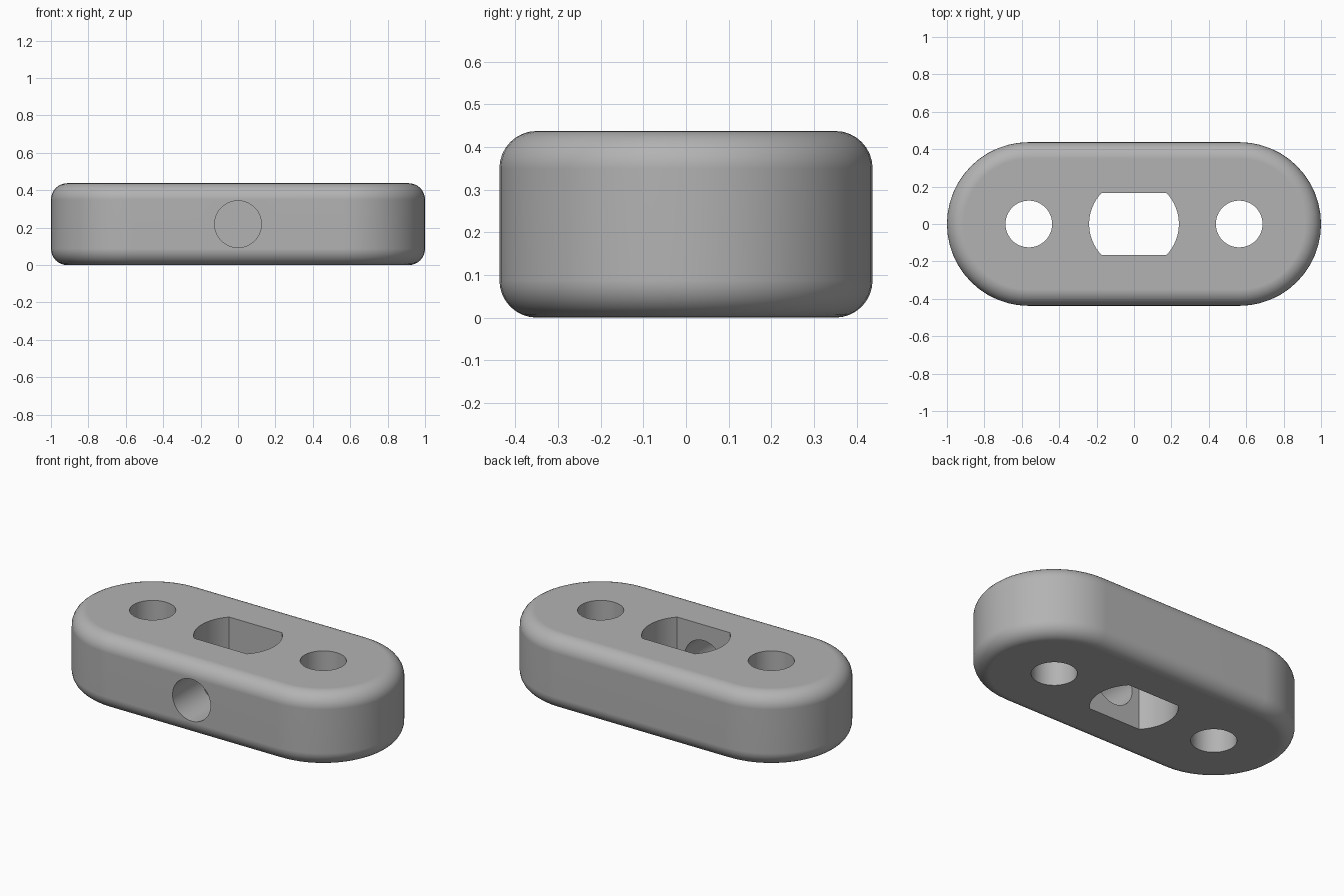
import bpy, bmesh, math

cube = bpy.data.objects.get("Cube")
if cube:
    bpy.data.objects.remove(cube, do_unlink=True)

HEIGHT = 0.4375
RADIUS = 0.4375      # rounded ends
END_X = 0.5625       # centre of each end and its hole
FILLET = 0.0875
HOLE = 0.125
SLOT_R, SLOT_Y = 0.24, 0.165

grey = bpy.data.materials.new("plain grey")
grey.use_nodes = True
colour = (0.45, 0.45, 0.45, 1)
grey.diffuse_color = colour
grey.node_tree.nodes["Principled BSDF"].inputs["Base Color"].default_value = colour


def loft(name, rings):
    """Join equal rings of points with quads and cap both ends."""
    bm = bmesh.new()
    loops = [[bm.verts.new(p) for p in ring] for ring in rings]
    for a, b in zip(loops, loops[1:]):
        for i in range(len(a)):
            j = (i + 1) % len(a)
            bm.faces.new((a[i], a[j], b[j], b[i]))
    bm.faces.new(loops[0])
    bm.faces.new(loops[-1])
    bmesh.ops.recalc_face_normals(bm, faces=bm.faces)
    mesh = bpy.data.meshes.new(name)
    bm.to_mesh(mesh)
    bm.free()
    mesh.materials.append(grey)
    obj = bpy.data.objects.new(name, mesh)
    bpy.context.collection.objects.link(obj)
    return obj


def arc(cx, r, start, end, steps):
    angles = [start + (end - start) * i / steps for i in range(steps + 1)]
    return [(cx + r * math.cos(a), r * math.sin(a)) for a in angles]


def prism(name, outline, z0, z1):
    return loft(name, [[(x, y, z) for x, y in outline] for z in (z0, z1)])


# Body: pill outline lofted along a filleted edge profile
profile = []
for i in range(9):
    a = math.pi / 2 * i / 8
    profile.append((FILLET * (1 - math.sin(a)), FILLET * (1 - math.cos(a))))
profile += [(inset, HEIGHT - z) for inset, z in reversed(profile)]
rings = []
for inset, z in profile:
    r = RADIUS - inset
    pill = (arc(END_X, r, -math.pi / 2, math.pi / 2, 24)
            + arc(-END_X, r, math.pi / 2, math.pi * 1.5, 24))
    rings.append([(x, y, z) for x, y in pill])
body = loft("link_body", rings)

# Cutters: two end holes, a round-ended slot and a front cross hole
circle = arc(0, HOLE, 0, 2 * math.pi, 48)[:-1]
cutters = [prism("end_hole", [(x + s * END_X, y) for x, y in circle], -0.1, HEIGHT + 0.1)
           for s in (-1, 1)]
half = math.asin(SLOT_Y / SLOT_R)
slot = arc(0, SLOT_R, -half, half, 16) + arc(0, SLOT_R, math.pi - half, math.pi + half, 16)
cutters.append(prism("centre_slot", slot, -0.1, HEIGHT + 0.1))
cutters.append(loft("front_hole", [[(x, y, z + HEIGHT / 2) for x, z in circle]
                                   for y in (-0.6, 0)]))

bpy.ops.object.select_all(action='DESELECT')
bpy.context.view_layer.objects.active = body
body.select_set(True)
for cutter in cutters:
    mod = body.modifiers.new("cut", 'BOOLEAN')
    mod.operation = 'DIFFERENCE'
    mod.solver = 'EXACT'
    mod.object = cutter
    bpy.ops.object.modifier_apply(modifier=mod.name)
    bpy.data.objects.remove(cutter, do_unlink=True)

# Smooth fillets, crisp hole rims, flat top and bottom
bpy.ops.object.shade_smooth_by_angle(angle=math.radians(30))
weighted = body.modifiers.new("flat_caps", 'WEIGHTED_NORMAL')
weighted.keep_sharp = True
